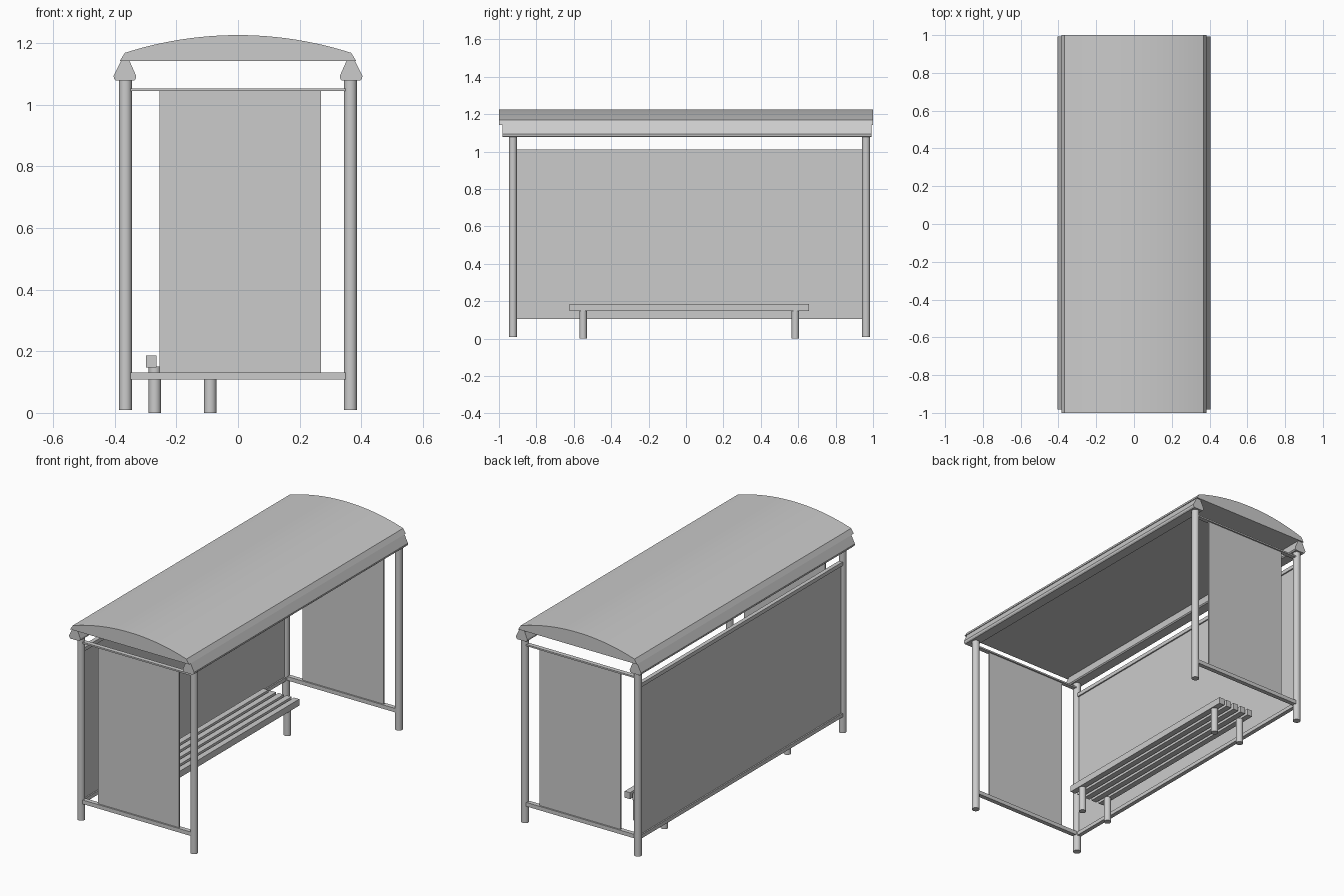
import bpy, bmesh, math

if "Cube" in bpy.data.objects:
    bpy.data.objects.remove(bpy.data.objects["Cube"])

POST_X = 0.365
POST_Y = (-0.925, 0.963)


def finish(name, bm, smooth=False):
    bmesh.ops.recalc_face_normals(bm, faces=bm.faces)
    me = bpy.data.meshes.new(name)
    bm.to_mesh(me)
    bm.free()
    ob = bpy.data.objects.new(name, me)
    bpy.context.collection.objects.link(ob)
    if smooth:
        bpy.ops.object.select_all(action='DESELECT')
        ob.select_set(True)
        bpy.context.view_layer.objects.active = ob
        bpy.ops.object.shade_smooth_by_angle(angle=math.radians(25))
    return ob


def box(name, x, y, z):
    """Box from (min, max) pairs."""
    bm = bmesh.new()
    bmesh.ops.create_cube(bm, size=1)
    for v in bm.verts:
        v.co = [(a + b) / 2 + c * (b - a) for (a, b), c in zip((x, y, z), v.co)]
    return finish(name, bm)


def tube(name, x, y, z0, z1, r):
    bm = bmesh.new()
    bmesh.ops.create_cone(bm, cap_ends=True, segments=24, radius1=r, radius2=r, depth=z1 - z0)
    bmesh.ops.translate(bm, verts=bm.verts, vec=(x, y, (z0 + z1) / 2))
    return finish(name, bm, True)


def extrude_y(name, profile, y0, y1):
    """Extrude an x/z outline along y."""
    bm = bmesh.new()
    face = bm.faces.new([bm.verts.new((x, y0, z)) for x, z in profile])
    new = bmesh.ops.extrude_face_region(bm, geom=[face])['geom']
    verts = [g for g in new if isinstance(g, bmesh.types.BMVert)]
    bmesh.ops.translate(bm, verts=verts, vec=(0, y1 - y0, 0))
    return finish(name, bm, True)


# Curved roof
R, top = 1.2, 1.226
arc = []
for i in range(25):
    x = -0.367 + 0.734 * i / 24
    arc.append((x, top - R + math.sqrt(R * R - x * x)))
extrude_y("roof", [(-0.384, 1.142)] + arc + [(0.384, 1.142)], -1, 1)

# Eaves beams
beam = [(0.352, 1.142), (0.380, 1.142), (0.404, 1.094), (0.402, 1.084), (0.396, 1.078),
        (0.338, 1.078), (0.332, 1.084), (0.331, 1.095)]
for side, s in (("back", -1), ("front", 1)):
    extrude_y(side + "_eaves_beam", [(s * x, z) for x, z in beam], -0.982, 0.992)

# Posts
for side, s in (("back", -1), ("front", 1)):
    for end, y in zip(("near", "far"), POST_Y):
        tube(f"{side}_{end}_post", s * POST_X, y, 0.01, 1.08, 0.021)

# End walls: two rails and a partial panel
for end, y in zip(("near", "far"), POST_Y):
    box(end + "_lower_rail", (-0.352, 0.352), (y - 0.013, y + 0.013), (0.108, 0.131))
    box(end + "_upper_rail", (-0.352, 0.352), (y - 0.013, y + 0.013), (1.044, 1.053))
    box(end + "_panel", (-0.254, 0.270), (y - 0.004, y + 0.004), (0.130, 1.050))

# Back wall
y_span = (POST_Y[0] + 0.015, POST_Y[1] - 0.015)
box("back_lower_rail", (-POST_X - 0.012, -POST_X + 0.012), y_span, (0.104, 0.126))
box("back_upper_rail", (-POST_X - 0.012, -POST_X + 0.012), y_span, (0.988, 1.010))
box("back_panel", (-POST_X - 0.004, -POST_X + 0.004), y_span, (0.12, 0.995))

# Bench
for i in range(5):
    x = -0.299 + 0.05 * i
    box(f"bench_slat_{i + 1}", (x, x + 0.034), (-0.622, 0.658), (0.148, 0.186))
for x in (-0.27, -0.09):
    for y in (-0.55, 0.585):
        tube("bench_leg", x, y, 0, 0.15, 0.02)
